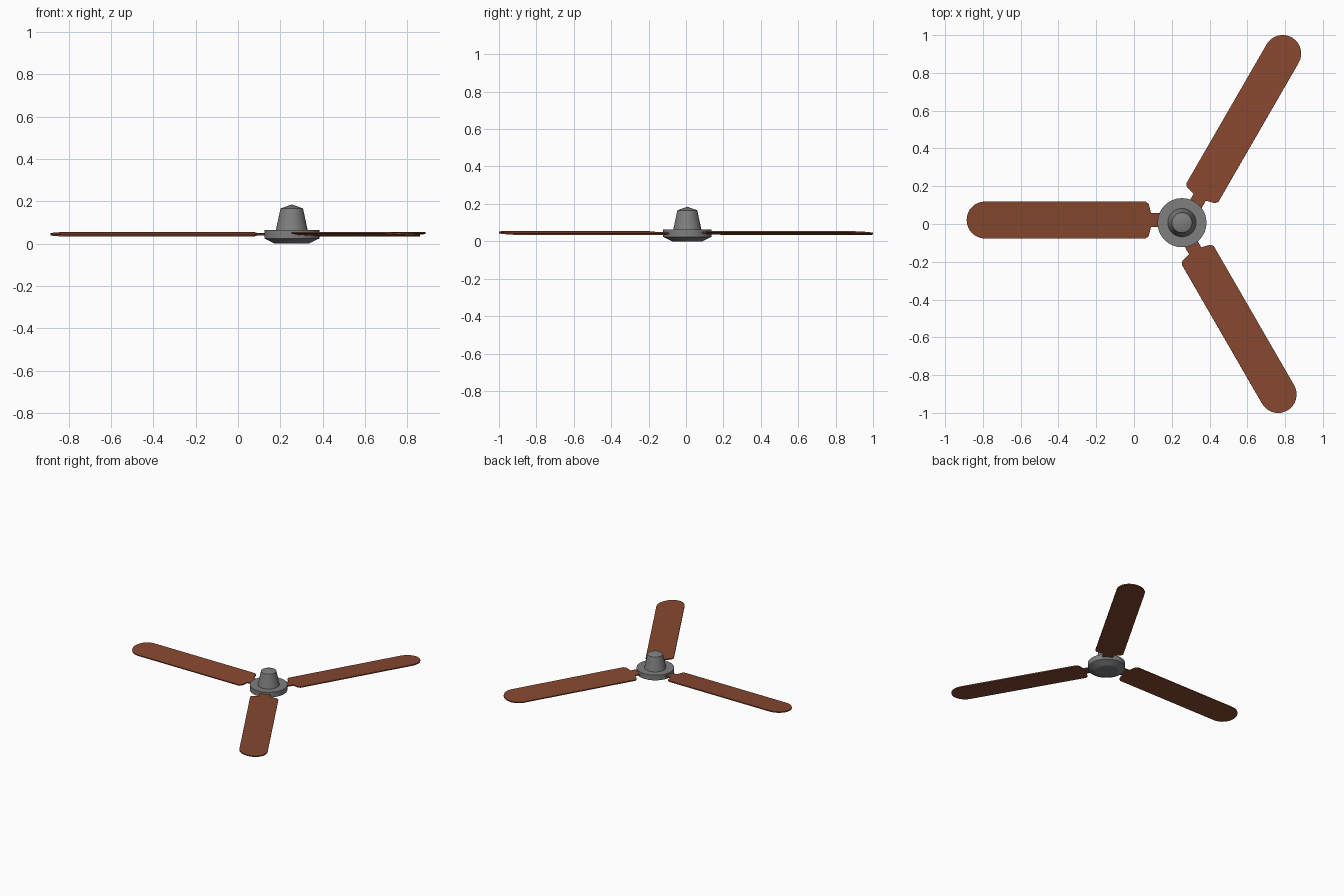
import bpy, bmesh, math
from mathutils import Matrix, Vector

cube = bpy.data.objects.get("Cube")
if cube:
    bpy.data.objects.remove(cube)

HUB = Vector((0.254, 0.007, 0))


def material(name, color):
    mat = bpy.data.materials.new(name)
    mat.use_nodes = True
    mat.diffuse_color = color
    mat.node_tree.nodes["Principled BSDF"].inputs["Base Color"].default_value = color
    return mat


grey = material("grey metal", (0.21, 0.21, 0.21, 1))
wood = material("brown wood", (0.24, 0.065, 0.03, 1))


def finish(name, bm, mat):
    bmesh.ops.remove_doubles(bm, verts=bm.verts, dist=0.0001)
    bmesh.ops.recalc_face_normals(bm, faces=bm.faces)
    mesh = bpy.data.meshes.new(name)
    bm.to_mesh(mesh)
    bm.free()
    mesh.materials.append(mat)
    obj = bpy.data.objects.new(name, mesh)
    bpy.context.collection.objects.link(obj)
    obj.location = HUB
    bpy.ops.object.select_all(action='DESELECT')
    obj.select_set(True)
    bpy.context.view_layer.objects.active = obj
    bpy.ops.object.shade_smooth_by_angle(angle=math.radians(25))
    return obj


def lathe(name, profile, mat, steps=32):
    bm = bmesh.new()
    verts = [bm.verts.new((r, 0, z)) for r, z in profile]
    edges = [bm.edges.new(pair) for pair in zip(verts, verts[1:])]
    bmesh.ops.spin(bm, geom=verts + edges, cent=(0, 0, 0), axis=(0, 0, 1),
                   angle=math.tau, steps=steps, use_merge=True)
    return finish(name, bm, mat)


# Round hub and tapered motor housing with a low pointed cap
lathe("hub_disc", [(0, 0), (0.08, 0), (0.13, 0.024), (0.13, 0.063), (0, 0.063)], grey)
lathe("motor_housing", [(0, 0.06), (0.076, 0.06), (0.053, 0.166), (0, 0.185)], grey)


def blade(name, heading):
    # Half outline: stem, stepped shoulder, straight edge, round tip
    half = 0.098
    side = [(0.09, 0.037), (0.164, 0.037), (0.176, 0.085), (0.192, half)]
    side += [(1.042 + half * math.sin(a), half * math.cos(a))
             for a in (math.pi / 2 * i / 8 for i in range(8))]
    outline = side + [(1.042 + half, 0)] + [(x, -y) for x, y in reversed(side)]
    bm = bmesh.new()
    face = bm.faces.new([bm.verts.new((x, y, -0.004)) for x, y in outline])
    top = bmesh.ops.extrude_face_region(bm, geom=[face])["geom"]
    bmesh.ops.translate(bm, vec=(0, 0, 0.008),
                        verts=[v for v in top if isinstance(v, bmesh.types.BMVert)])
    # Pitch about the blade's length, shift off the hub axis, then aim outwards
    bm.transform(Matrix.Rotation(math.radians(heading), 4, 'Z')
                 @ Matrix.Translation((0, -0.014, 0.044))
                 @ Matrix.Rotation(math.radians(-4), 4, 'X'))
    return finish(name, bm, wood)


for name, heading in (("back_blade", 60), ("side_blade", 180), ("front_blade", 300)):
    blade(name, heading)
